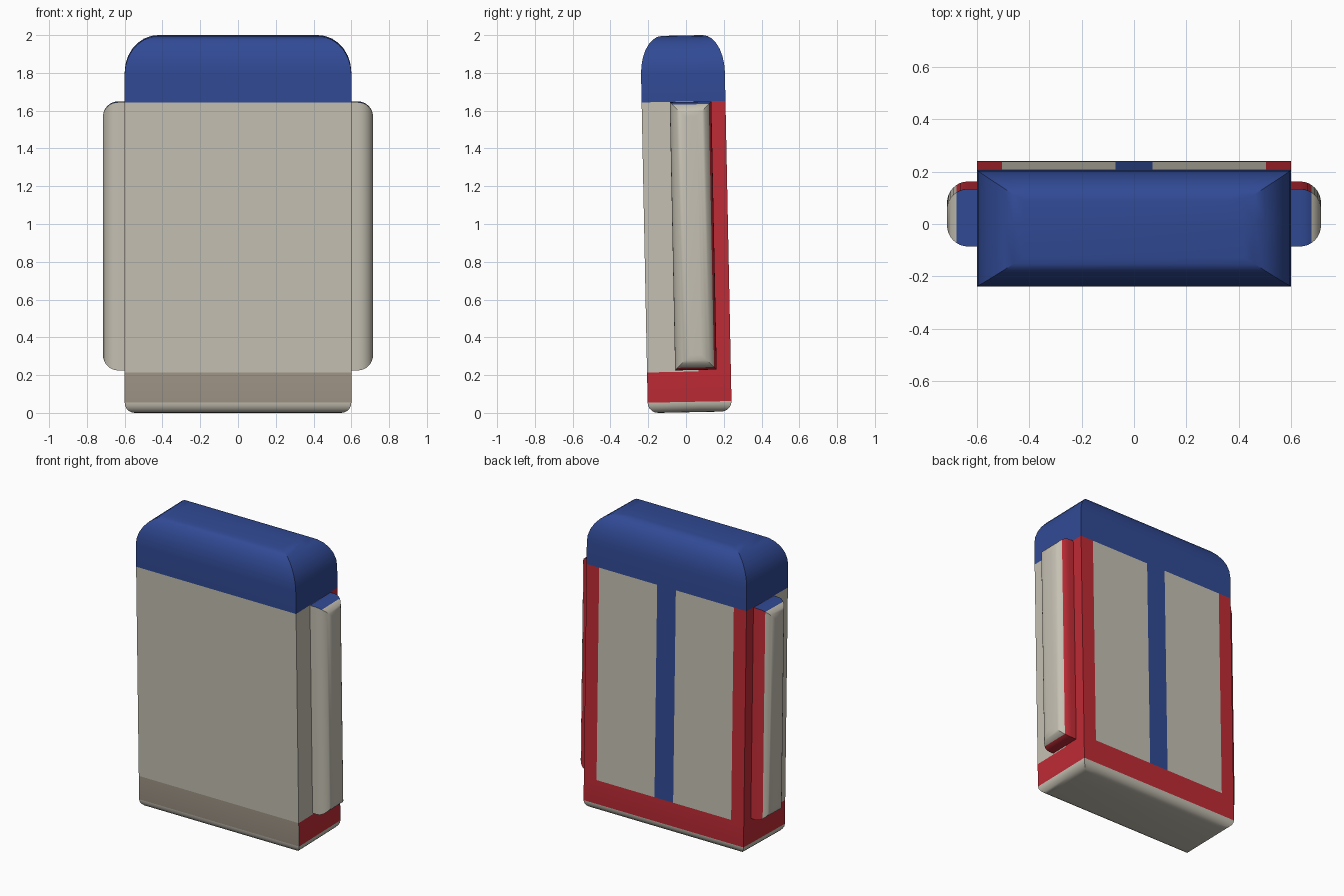
import bpy, bmesh
from math import sin, cos, pi, radians
from mathutils import Matrix, Vector

if "Cube" in bpy.data.objects:
    bpy.data.objects.remove(bpy.data.objects["Cube"])

COLOURS = {
    "tan": (0.56, 0.53, 0.45),
    "taupe": (0.36, 0.31, 0.25),
    "blue": (0.03, 0.068, 0.30),
    "red": (0.52, 0.024, 0.036),
}
MATS = list(COLOURS)
for name, c in COLOURS.items():
    bpy.data.materials.new(name).diffuse_color = (*c, 1)

# The whole pack leans slightly towards the front
LEAN = Matrix.Translation((0, 0.02, 0.0034)) @ Matrix.Rotation(radians(1.15), 4, 'X')


def quarter(ru, rv, h0, rise, n=7):
    """Rounded shoulder: (inset u, inset v, height) from the wall to the flat."""
    return [(ru * (1 - cos(a)), rv * (1 - cos(a)), h0 + rise * sin(a))
            for a in (i * pi / 2 / n for i in range(n + 1))]


def loft(name, outline, levels, place, pick):
    """Stack inset copies of an outline; pick() names the colour of each face."""
    hu = max(p[0] for p in outline)
    hv = max(p[1] for p in outline)
    bm = bmesh.new()
    rings = [[bm.verts.new((u * (hu - iu) / hu, v * (hv - iv) / hv, h))
              for u, v in outline] for iu, iv, h in levels]
    n = len(outline)
    for a, b in zip(rings, rings[1:]):
        for i in range(n):
            j = (i + 1) % n
            bm.faces.new((a[i], a[j], b[j], b[i]))
    bm.faces.new(rings[0][::-1])
    bm.faces.new(rings[-1])
    bmesh.ops.recalc_face_normals(bm, faces=bm.faces)
    for f in bm.faces:
        f.material_index = MATS.index(pick(f.calc_center_median(), f.normal))
    bm.transform(LEAN @ place)
    bmesh.ops.recalc_face_normals(bm, faces=bm.faces)
    me = bpy.data.meshes.new(name)
    bm.to_mesh(me)
    bm.free()
    for m in MATS:
        me.materials.append(bpy.data.materials[m])
    ob = bpy.data.objects.new(name, me)
    bpy.context.collection.objects.link(ob)
    bpy.ops.object.select_all(action='DESELECT')
    ob.select_set(True)
    bpy.context.view_layer.objects.active = ob
    bpy.ops.object.shade_smooth_by_angle(angle=radians(30))


# Main body: box with colour panels, rounded lid and softened base
HX, HY, SEAM = 0.6, 0.222, 0.05
outline = [(-HX, -HY), (HX, -HY), (HX, SEAM)]
outline += [(x, HY) for x in (HX, 0.505, 0.07, -0.07, -0.505, -HX)]
outline += [(-HX, SEAM)]
base = [(a, b, 0.055 - h) for a, b, h in quarter(0.055, 0.055, 0, 0.055, 5)][::-1]
levels = base + [(0, 0, 0.215), (0, 0, 1.645)] + quarter(0.18, 0.115, 1.795, 0.2)


def body_colour(c, n):
    if c.z > 1.645:
        return "blue"
    if c.z < 0.056:
        return "tan"
    if c.z < 0.215:
        return "taupe" if n.y < -0.5 else "red"
    if n.y > 0.5:
        return "blue" if abs(c.x) < 0.07 else "tan" if abs(c.x) < 0.505 else "red"
    return "red" if abs(n.x) > 0.5 and c.y > SEAM else "tan"


loft("body", outline, levels, Matrix(), body_colour)


# Rounded side pads: u = depth, v = height, stacked outwards along x
def pad_colour(c, n):
    if c.z > 0.085:
        return "tan"
    if abs(n.x) > abs(n.y):
        return "red" if n.x > 0 else "tan"
    return "blue" if n.y > 0 else "red"


PW, PH = 0.11, 0.71
pad_outline = [(-PW, -PH), (PW, -PH), (PW, PH), (-PW, PH)]
pad_levels = [(0, 0, -0.01)] + quarter(0.08, 0.08, 0.035, 0.08, 8)
for side, s in (("left", -1), ("right", 1)):
    place = Matrix(((0, 0, s, s * 0.6), (1, 0, 0, 0.037), (0, 1, 0, 0.933), (0, 0, 0, 1)))
    loft(side + "_side_pad", pad_outline, pad_levels, place, pad_colour)

for m in bpy.data.materials:
    if m.users and not m.is_grease_pencil:
        m.use_nodes = True
        m.node_tree.nodes["Principled BSDF"].inputs["Base Color"].default_value = m.diffuse_color
